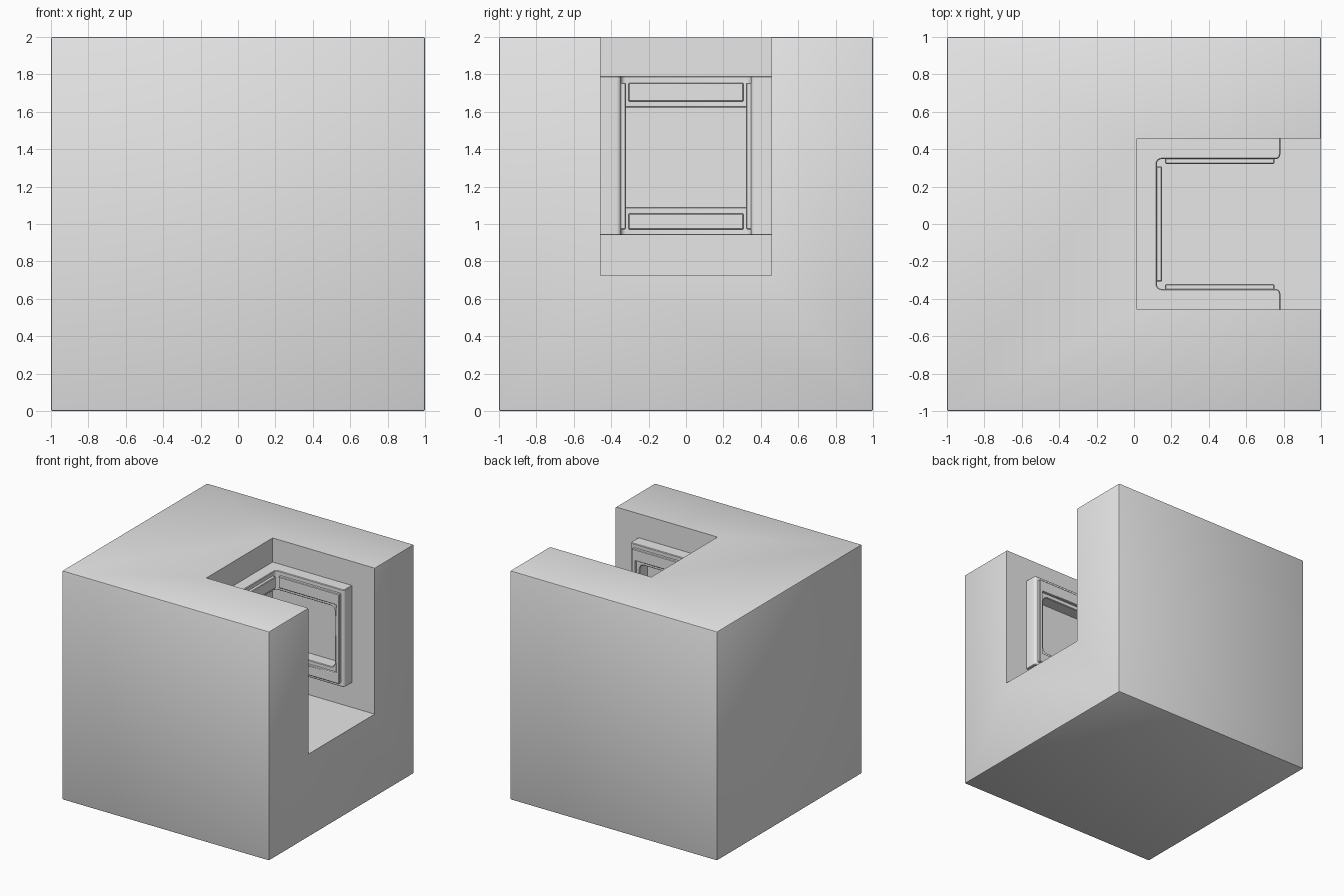
import bpy, bmesh, math
from mathutils import Vector

if "Cube" in bpy.data.objects:
    bpy.data.objects.remove(bpy.data.objects["Cube"])

grey = bpy.data.materials.new("plain_grey")
grey.diffuse_color = (0.8, 0.8, 0.8, 1)
grey.use_nodes = True
grey.node_tree.nodes["Principled BSDF"].inputs["Base Color"].default_value = grey.diffuse_color


def prism(name, outline, axis, lo, hi):
    """Extrude a 2D outline along 'y' (x,z points) or 'z' (x,y points)."""
    bm = bmesh.new()
    place = (lambda a, b: (a, lo, b)) if axis == 'y' else (lambda a, b: (a, b, lo))
    face = bm.faces.new([bm.verts.new(place(a, b)) for a, b in outline])
    new = bmesh.ops.extrude_face_region(bm, geom=[face])["geom"]
    move = Vector((0, hi - lo, 0)) if axis == 'y' else Vector((0, 0, hi - lo))
    bmesh.ops.translate(bm, vec=move, verts=[v for v in new if isinstance(v, bmesh.types.BMVert)])
    bmesh.ops.recalc_face_normals(bm, faces=bm.faces)
    mesh = bpy.data.meshes.new(name)
    bm.to_mesh(mesh)
    bm.free()
    mesh.materials.append(grey)
    ob = bpy.data.objects.new(name, mesh)
    bpy.context.collection.objects.link(ob)
    return ob


def box(name, x0, x1, y0, y1, z0, z1):
    return prism(name, [(x0, y0), (x1, y0), (x1, y1), (x0, y1)], 'z', z0, z1)


def apply(ob, mod):
    bpy.ops.object.select_all(action='DESELECT')
    bpy.context.view_layer.objects.active = ob
    ob.select_set(True)
    bpy.ops.object.modifier_apply(modifier=mod.name)


def bevel(ob, width, segments=2):
    mod = ob.modifiers.new("round", 'BEVEL')
    mod.width, mod.segments = width, segments
    mod.limit_method = 'ANGLE'
    apply(ob, mod)


def cut(ob, cutter):
    mod = ob.modifiers.new("cut", 'BOOLEAN')
    mod.operation, mod.object, mod.solver = 'DIFFERENCE', cutter, 'EXACT'
    apply(ob, mod)
    bpy.data.objects.remove(cutter)


def smooth(ob):
    bpy.ops.object.select_all(action='DESELECT')
    bpy.context.view_layer.objects.active = ob
    ob.select_set(True)
    bpy.ops.object.shade_smooth_by_angle(angle=math.radians(35))


# Main block with a recess open at the top and on the right side
block = box("block", -1, 1, -1, 1, 0, 2)
bevel(block, 0.01)
cut(block, box("recess_cutter", 0.015, 1.3, -0.457, 0.457, 0.725, 2.3))
smooth(block)

# Window surround lining the three recess walls, rounded inside corners
r = 0.025
xi, yi, xe, yw = 0.122, 0.347, 0.782, 0.462
arc = [(math.cos(math.radians(a)), math.sin(math.radians(a))) for a in (90, 112.5, 135, 157.5, 180)]
inner_a = [(xi + r + r * c, yi - r + r * s) for c, s in arc]
end_a = [(xe - r + r * c, yi + r - r * s) for c, s in
         [(math.cos(math.radians(a)), math.sin(math.radians(a))) for a in (0, 22.5, 45, 67.5, 90)]]
half = [(0.01, yw), (xe, yw)] + end_a + inner_a
outline = half + [(x, -y) for x, y in reversed(half)]
surround = prism("window_surround", outline, 'z', 0.94, 1.79)

# Continuous opening with rounded ends
q, x1, z0, z1 = 0.04, 0.69, 1.09, 1.622
slot = [(-0.2, z0)]
for cz, start in ((z0 + q, -90), (z1 - q, 0)):
    for i in range(6):
        a = math.radians(start + 18 * i)
        slot.append((x1 - q + q * math.cos(a), cz + q * math.sin(a)))
slot.append((-0.2, z1))
cut(surround, prism("opening_cutter", slot, 'y', -0.7, 0.7))
bevel(surround, 0.005, 1)
smooth(surround)

# Raised trim on each side wall: top rail, bottom rail and end post
trim = [(0.165, 0.97), (0.75, 0.97), (0.75, 1.755), (0.165, 1.755),
        (0.165, 1.655), (0.72, 1.655), (0.72, 1.057), (0.165, 1.057)]
for side, name in ((1, "back_trim"), (-1, "front_trim")):
    ob = prism(name, trim, 'y', side * 0.355, side * 0.322)
    bevel(ob, 0.005, 1)
    smooth(ob)

# Raised trim rails on the inner wall
for name, lo, hi in (("upper_rail", 1.655, 1.755), ("lower_rail", 0.97, 1.057)):
    ob = box(name, 0.115, 0.15, -0.308, 0.308, lo, hi)
    bevel(ob, 0.005, 1)
    smooth(ob)
